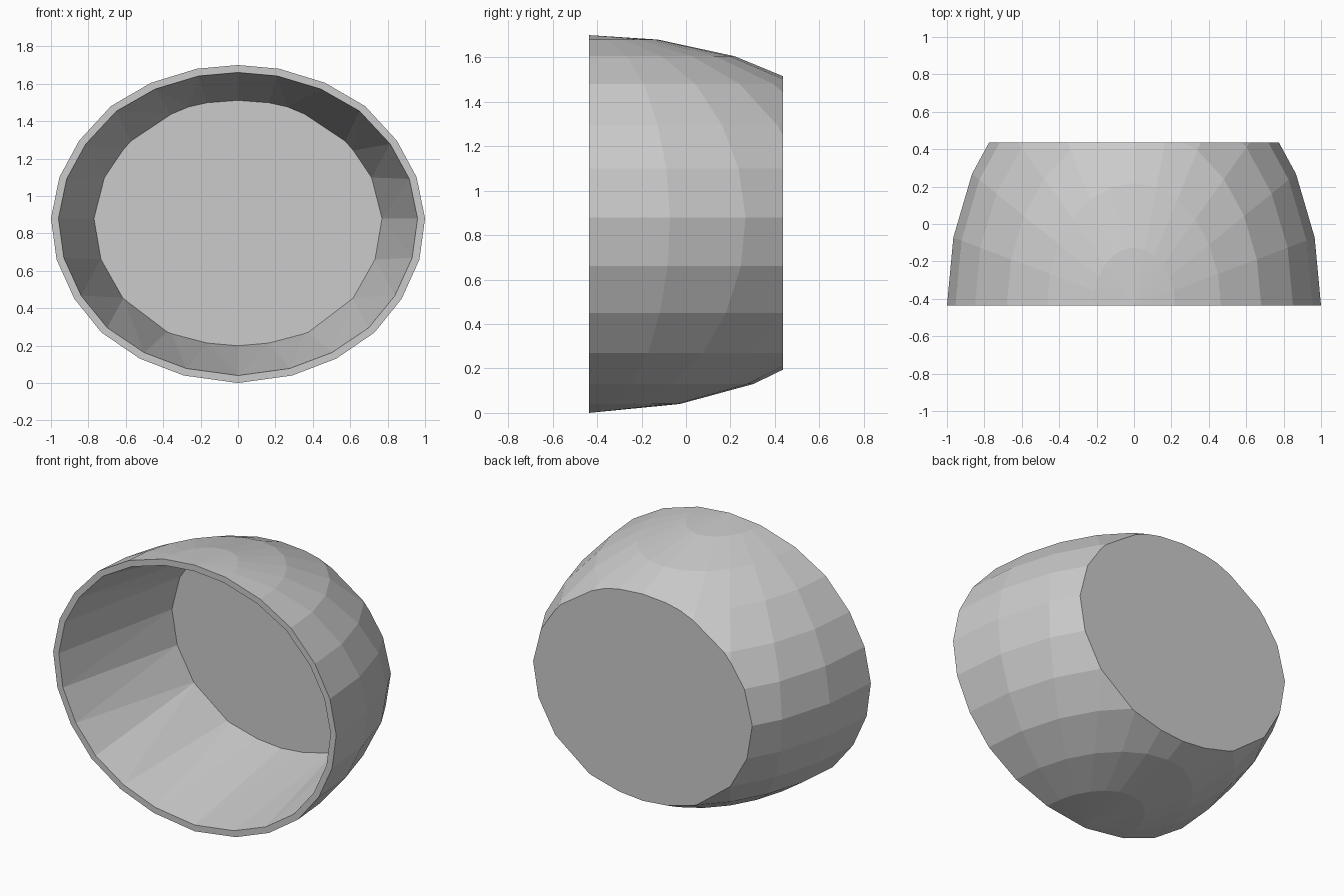
import bpy, bmesh
from math import sin, cos, pi

if "Cube" in bpy.data.objects:
    bpy.data.objects.remove(bpy.data.objects["Cube"])

FRONT, BACK = -0.437, 0.437
SEGMENTS = 12            # half turn of a 24-sided stretched sphere
DEPTH = 1.41             # full half-depth before the back is sliced off
MID_Z = 0.87
# (radius, height) of each ring of the outer shell
PROFILE = [(0.29, 0.04), (0.525, 0.13), (0.73, 0.27), (0.875, 0.45), (0.97, 0.66),
           (1.0, 0.88), (0.955, 1.10), (0.85, 1.295), (0.68, 1.48), (0.465, 1.605), (0.22, 1.68)]

bm = bmesh.new()

# Outer shell: half of a stretched sphere with its poles along z
rings = [[bm.verts.new((r * cos(pi * i / SEGMENTS), FRONT + DEPTH * r * sin(pi * i / SEGMENTS), z))
          for i in range(SEGMENTS + 1)] for r, z in PROFILE]
bottom = bm.verts.new((0, FRONT, 0))
top = bm.verts.new((0, FRONT, 1.70))
for i in range(SEGMENTS):
    bm.faces.new((bottom, rings[0][i + 1], rings[0][i]))
    bm.faces.new((top, rings[-1][i], rings[-1][i + 1]))
    for low, high in zip(rings, rings[1:]):
        bm.faces.new((low[i], low[i + 1], high[i + 1], high[i]))

# Slice off the back
bmesh.ops.bisect_plane(bm, geom=bm.verts[:] + bm.edges[:] + bm.faces[:], dist=1e-5,
                       plane_co=(0, BACK, 0), plane_no=(0, 1, 0), clear_outer=True)


def ordered_loop(y):
    """Boundary vertices at depth y, in order round the opening."""
    edges = [e for e in bm.edges if e.is_boundary and all(abs(v.co.y - y) < 1e-4 for v in e.verts)]
    verts = [edges[0].verts[0]]
    edge = edges[0]
    while True:
        nxt = edge.other_vert(verts[-1])
        if nxt is verts[0]:
            return verts
        verts.append(nxt)
        edge = next(e for e in nxt.link_edges if e in edges and e is not edge)


def inset_copy(loop, inset, y):
    """Smaller copy of a loop, moved to depth y."""
    result = []
    for v in loop:
        d = v.co.copy()
        d.y, d.z = 0, d.z - MID_Z
        d *= 1 - inset / d.length
        new = bm.verts.new((d.x, y, d.z + MID_Z))
        result.append(new)
    return result


def close_edges(loop):
    pairs = zip(loop, loop[1:] + loop[:1])
    return [bm.edges.get(p) or bm.edges.new(p) for p in pairs]


front = ordered_loop(FRONT)
back = ordered_loop(BACK)

# Rim, inner wall, inner floor and back panel
lip = inset_copy(front, 0.04, FRONT)
floor = inset_copy(back, 0.004, BACK - 0.004)
n = len(front)
for i in range(n):
    j = (i + 1) % n
    bm.faces.new((front[i], front[j], lip[j], lip[i]))
bmesh.ops.bridge_loops(bm, edges=close_edges(lip) + close_edges(floor))
bm.faces.new(floor)
bm.faces.new(back)
bmesh.ops.recalc_face_normals(bm, faces=bm.faces[:])

mesh = bpy.data.meshes.new("bowl_shell")
bm.to_mesh(mesh)
bm.free()
bpy.context.collection.objects.link(bpy.data.objects.new("bowl_shell", mesh))
